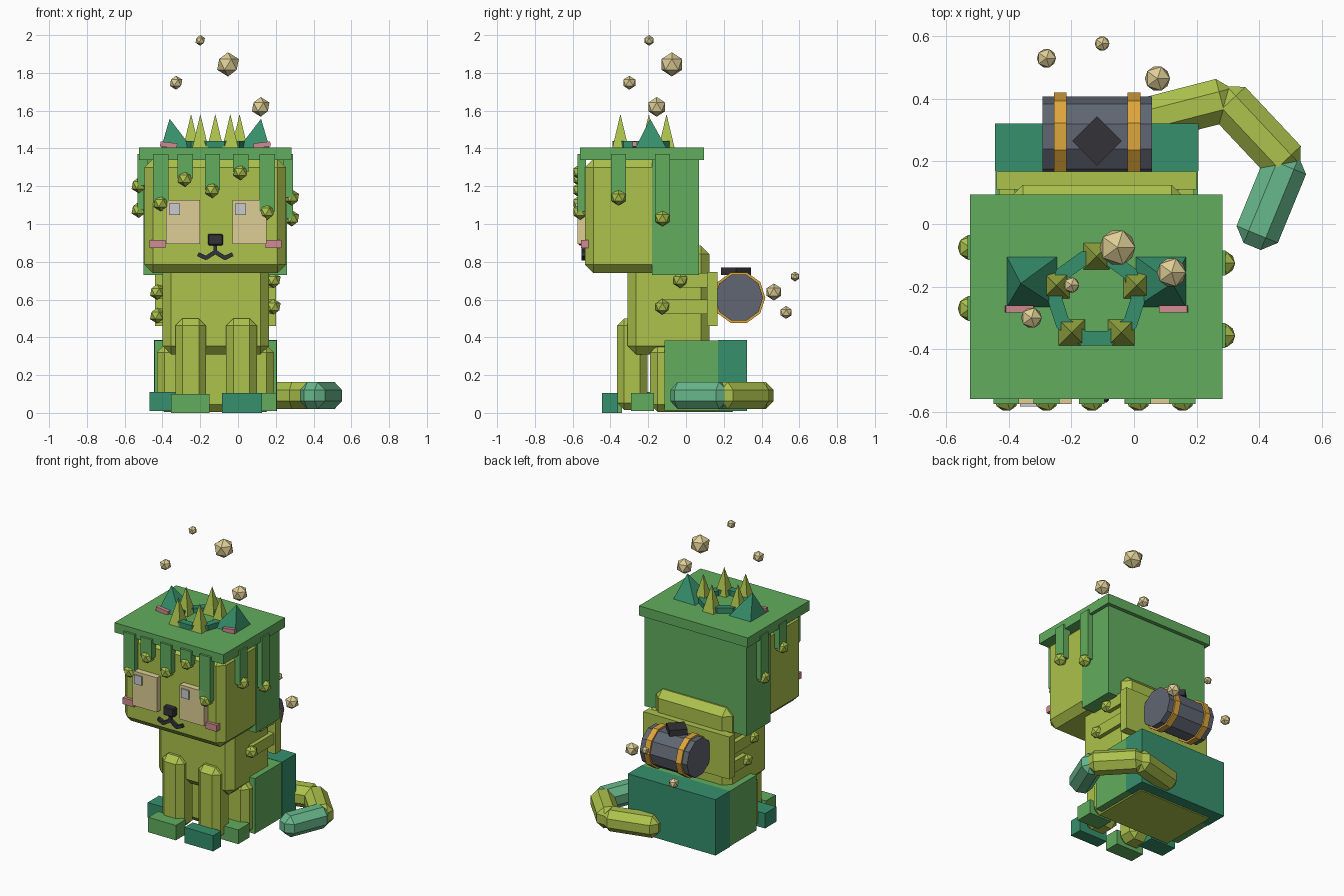
import bpy, bmesh, math
from mathutils import Vector, Matrix

if "Cube" in bpy.data.objects:
    bpy.data.objects.remove(bpy.data.objects["Cube"])

CX = -0.12  # plane of symmetry of the figure


def mat(name, rgb):
    m = bpy.data.materials.new(name)
    lin = [(c / 255 / 12.92) if c / 255 < 0.04045 else ((c / 255 + 0.055) / 1.055) ** 2.4 for c in rgb]
    m.diffuse_color = (*lin, 1)
    m.use_nodes = True
    m.node_tree.nodes["Principled BSDF"].inputs["Base Color"].default_value = m.diffuse_color
    return m


OLIVE = mat("olive", (172, 194, 76))
GREEN = mat("leaf_green", (98, 174, 94))
DARK = mat("dark_green", (54, 144, 108))
TEAL = mat("pale_teal", (104, 184, 140))
TAN = mat("tan", (222, 206, 150))
PINK = mat("pink", (208, 140, 146))
SLATE = mat("slate", (96, 102, 114))
BLACK = mat("charcoal", (52, 50, 56))
GOLD = mat("gold", (222, 166, 60))
PALE = mat("pale_grey", (202, 203, 206))


def finish(name, bm, material):
    bmesh.ops.recalc_face_normals(bm, faces=bm.faces)
    me = bpy.data.meshes.new(name)
    bm.to_mesh(me)
    bm.free()
    me.materials.append(material)
    ob = bpy.data.objects.new(name, me)
    bpy.context.collection.objects.link(ob)
    return ob


def chamfer(bm, width):
    if width:
        bmesh.ops.bevel(bm, geom=bm.edges[:], offset=width, segments=1, affect='EDGES')


def box(name, x, y, z, material, bevel=0, rot=None):
    """Box from (min, max) ranges, optionally chamfered and turned about its centre."""
    bm = bmesh.new()
    bmesh.ops.create_cube(bm, size=1)
    bmesh.ops.scale(bm, verts=bm.verts, vec=[r[1] - r[0] for r in (x, y, z)])
    chamfer(bm, bevel)
    if rot:
        bmesh.ops.rotate(bm, verts=bm.verts, matrix=rot)
    bmesh.ops.translate(bm, verts=bm.verts, vec=[sum(r) / 2 for r in (x, y, z)])
    return finish(name, bm, material)


def limb(name, a, b, width, material, bevel):
    """Chamfered bar between two points."""
    a, b = Vector(a), Vector(b)
    bm = bmesh.new()
    bmesh.ops.create_cube(bm, size=1)
    bmesh.ops.scale(bm, verts=bm.verts, vec=((b - a).length, width, width))
    chamfer(bm, bevel)
    m = Matrix.Translation((a + b) / 2) @ (b - a).to_track_quat('X', 'Z').to_matrix().to_4x4()
    bmesh.ops.transform(bm, verts=bm.verts, matrix=m)
    return finish(name, bm, material)


def ball(name, pos, r, material):
    bm = bmesh.new()
    bmesh.ops.create_icosphere(bm, subdivisions=1, radius=r, matrix=Matrix.Translation(pos))
    return finish(name, bm, material)


def spike(name, pos, half, tip, material):
    """Square pyramid with a base centre and a free tip."""
    bm = bmesh.new()
    p = Vector(pos)
    base = [bm.verts.new(p + Vector((sx * half, sy * half, 0))) for sx, sy in ((-1, -1), (1, -1), (1, 1), (-1, 1))]
    top = bm.verts.new(tip)
    bm.faces.new(base)
    for i in range(4):
        bm.faces.new((base[i], base[(i + 1) % 4], top))
    return finish(name, bm, material)


def drum(name, x, r, material):
    """Ten-sided drum lying along x behind the back."""
    bm = bmesh.new()
    m = Matrix.Translation((sum(x) / 2, 0.28, 0.61)) @ Matrix.Rotation(math.pi / 2, 4, 'Y')
    bmesh.ops.create_cone(bm, cap_ends=True, segments=10, radius1=r, radius2=r, depth=x[1] - x[0], matrix=m)
    return finish(name, bm, material)


# head and hair
box("head", (-0.495, 0.255), (-0.535, 0.05), (0.74, 1.345), OLIVE, 0.045)
box("hair_back", (-0.5, 0.26), (-0.18, 0.07), (0.73, 1.345), GREEN)
box("hair_cap", (-0.525, 0.283), (-0.56, 0.095), (1.34, 1.405), GREEN)

# hair drips with beads: front, right, left
for x, z in ((-0.408, 1.11), (-0.28, 1.24), (-0.135, 1.18), (0.014, 1.275), (0.155, 1.065)):
    box("front_drip", (x - 0.041, x + 0.041), (-0.575, -0.53), (z, 1.37), GREEN)
    ball("front_bead", (x, -0.56, z), 0.043, OLIVE)
for side, y, z in ((1, -0.357, 1.14), (1, -0.125, 1.03), (-1, -0.27, 1.205), (-1, -0.075, 1.075)):
    xs = sorted((CX + side * 0.36, CX + side * 0.412))
    box("side_drip", xs, (y - 0.04, y + 0.04), (z, 1.37), GREEN)
    ball("side_bead", (CX + side * 0.405, y, z), 0.043, OLIVE)

# face
for x in (-0.38, -0.03):
    box("eye", (x, x + 0.18), (-0.575, -0.52), (0.895, 1.127), TAN)
    box("eye_glint", (x + 0.015, x + 0.072), (-0.584, -0.56), (1.048, 1.108), PALE)
for s in (-1, 1):
    c = CX + s * 0.307
    box("cheek", (c - 0.042, c + 0.042), (-0.555, -0.505), (0.872, 0.915), PINK)
    limb("mouth_inner", (CX, -0.542, 0.852), (CX + s * 0.05, -0.542, 0.82), 0.022, BLACK, 0)
    limb("mouth_outer", (CX + s * 0.045, -0.542, 0.818), (CX + s * 0.092, -0.542, 0.84), 0.022, BLACK, 0)
box("nose", (-0.16, -0.08), (-0.57, -0.52), (0.887, 0.947), BLACK, 0.006)
box("mouth_stem", (-0.13, -0.11), (-0.553, -0.53), (0.845, 0.89), BLACK)

# ears
for s in (-1, 1):
    spike("ear", (CX + s * 0.205, -0.185, 1.4), 0.083, (CX + s * 0.242, -0.19, 1.557), DARK)
    c = CX + s * 0.247
    box("inner_ear", (c - 0.045, c + 0.045), (-0.283, -0.26), (1.405, 1.432), PINK,
        rot=Matrix.Rotation(-s * 0.12, 3, 'Y'))

# crown ring and spikes
bm = bmesh.new()
N, rings = 10, []
for i in range(N):
    a = math.tau * (i + 0.5) / N + math.pi / 2
    rings.append([bm.verts.new((CX + r * math.cos(a), -0.238 + r * math.sin(a), z))
                  for r, z in ((0.11, 1.4), (0.158, 1.4), (0.158, 1.44), (0.11, 1.44))])
for i in range(N):
    p, q = rings[i], rings[(i + 1) % N]
    for k in range(4):
        bm.faces.new((p[k], p[(k + 1) % 4], q[(k + 1) % 4], q[k]))
finish("crown_ring", bm, DARK)
for i in range(5):
    a = math.pi / 2 + math.tau * i / 5
    x, y = CX + 0.135 * math.cos(a), -0.238 + 0.135 * math.sin(a)
    spike("crown_spike", (x, y, 1.405), 0.042, (x, y, 1.582), OLIVE)

# torso, hips and rear wrap
box("torso", (-0.4, 0.165), (-0.31, 0.125), (0.31, 0.885), OLIVE, 0.045)
box("hips", (-0.43, 0.19), (-0.19, 0.285), (0.005, 0.36), OLIVE, 0.04)
box("hip_wrap", (-0.443, 0.205), (-0.115, 0.175), (0.012, 0.383), GREEN)
box("rear_block", (-0.445, 0.207), (0.17, 0.322), (0.01, 0.385), DARK)

# back plate with sideways drips
box("back_plate", (-0.44, 0.2), (0.11, 0.168), (0.46, 0.745), OLIVE)
for side, y, z in ((1, -0.03, 0.702), (1, -0.125, 0.562), (-1, -0.1, 0.64), (-1, -0.03, 0.515)):
    xs = sorted((CX + side * 0.26, CX + side * 0.312))
    box("body_drip", xs, (y, 0.14), (z - 0.038, z + 0.038), OLIVE)
    ball("body_bead", (CX + side * 0.308, y, z), 0.042, OLIVE)

# legs and paws
for x in (-0.332, -0.063):
    box("front_leg", (x, x + 0.163), (-0.365, -0.205), (0.015, 0.5), OLIVE, 0.038)
box("front_paw_left", (-0.355, -0.15), (-0.445, -0.34), (0.0, 0.1), GREEN)
box("front_paw_right", (-0.085, 0.127), (-0.445, -0.36), (0.0, 0.105), DARK)
box("hind_paw_left", (-0.468, -0.28), (-0.29, -0.17), (0.01, 0.11), DARK)
box("hind_paw_right", (0.04, 0.205), (-0.29, -0.17), (0.01, 0.105), GREEN)

# tail
limb("tail_base", (-0.03, 0.315, 0.092), (0.32, 0.405, 0.092), 0.143, OLIVE, 0.042)
limb("tail_middle", (0.275, 0.42, 0.092), (0.51, 0.17, 0.092), 0.143, OLIVE, 0.042)
limb("tail_tip", (0.5, 0.225, 0.092), (0.378, -0.072, 0.092), 0.143, TEAL, 0.042)

# barrel on the back
drum("barrel", (-0.293, 0.058), 0.128, SLATE)
for x in (-0.236, 0.0):
    drum("barrel_hoop", (x - 0.02, x + 0.02), 0.14, GOLD)
box("barrel_emblem", (-0.174, -0.062), (0.209, 0.321), (0.73, 0.77), BLACK,
    rot=Matrix.Rotation(math.pi / 4, 3, 'Z'))

# floating motes
for x, y, z, r in ((-0.2, -0.195, 1.972, 0.028), (-0.053, -0.075, 1.845, 0.064),
                   (-0.328, -0.3, 1.748, 0.037), (0.12, -0.155, 1.62, 0.052),
                   (-0.28, 0.53, 0.532, 0.034), (-0.102, 0.577, 0.722, 0.026),
                   (0.075, 0.465, 0.64, 0.045)):
    ball("mote", (x, y, z), r, TAN)
